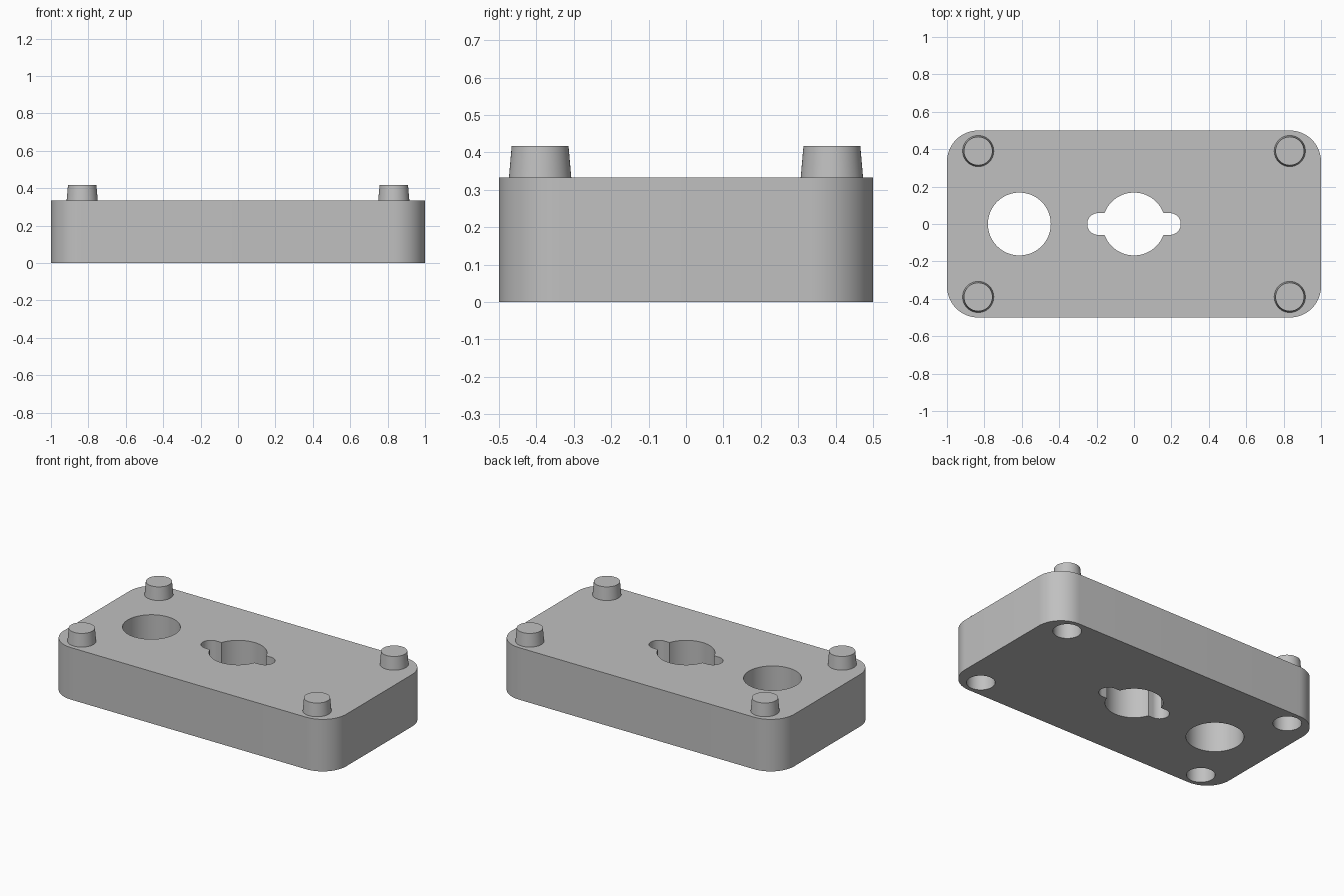
import bpy
import bmesh
import math

if "Cube" in bpy.data.objects:
    bpy.data.objects.remove(bpy.data.objects["Cube"], do_unlink=True)

HEIGHT = 0.333
PEG_TOP = 0.417

grey = bpy.data.materials.new("plain grey")
grey.use_nodes = True
colour = (0.53, 0.53, 0.53, 1)
grey.diffuse_color = colour
grey.node_tree.nodes["Principled BSDF"].inputs["Base Color"].default_value = colour


def rounded_outline(half_x, half_y, radius, steps=16):
    """Outline of a rounded rectangle, counter-clockwise."""
    points = []
    for i, (sx, sy) in enumerate([(1, 1), (-1, 1), (-1, -1), (1, -1)]):
        for k in range(steps + 1):
            a = math.pi / 2 * (i + k / steps)
            points.append((sx * (half_x - radius) + radius * math.cos(a),
                           sy * (half_y - radius) + radius * math.sin(a)))
    return points


def finish(name, bm):
    bmesh.ops.remove_doubles(bm, verts=bm.verts, dist=1e-5)
    bmesh.ops.recalc_face_normals(bm, faces=bm.faces)
    mesh = bpy.data.meshes.new(name)
    bm.to_mesh(mesh)
    bm.free()
    mesh.materials.append(grey)
    obj = bpy.data.objects.new(name, mesh)
    bpy.context.collection.objects.link(obj)
    return obj


def prism(name, outline, z0, z1):
    bm = bmesh.new()
    face = bm.faces.new([bm.verts.new((x, y, z0)) for x, y in outline])
    grown = bmesh.ops.extrude_face_region(bm, geom=[face], use_keep_orig=True)
    top = [v for v in grown["geom"] if isinstance(v, bmesh.types.BMVert)]
    bmesh.ops.translate(bm, verts=top, vec=(0, 0, z1 - z0))
    return finish(name, bm)


def cone(name, x, y, z0, z1, r0, r1, sides=64):
    bm = bmesh.new()
    bmesh.ops.create_cone(bm, cap_ends=True, segments=sides,
                          radius1=r0, radius2=r1, depth=z1 - z0)
    bmesh.ops.translate(bm, verts=bm.verts, vec=(x, y, (z0 + z1) / 2))
    return finish(name, bm)


def combine(target, tool, operation):
    """Apply a boolean, then drop the tool object."""
    tool.hide_render = True
    mod = target.modifiers.new(tool.name, "BOOLEAN")
    mod.operation = operation
    mod.solver = "EXACT"
    mod.object = tool
    bpy.context.view_layer.objects.active = target
    bpy.ops.object.modifier_apply(modifier=mod.name)
    bpy.data.objects.remove(tool, do_unlink=True)


# Rounded block
block = prism("block", rounded_outline(1, 0.5, 0.167), 0, HEIGHT)

# Round through hole, and central hole with a keyed slot
for name, x in (("side_hole", -0.613), ("centre_hole", 0)):
    combine(block, cone(name, x, 0, -0.1, 0.5, 0.168, 0.168), "DIFFERENCE")
slot = prism("key_slot", rounded_outline(0.25, 0.058, 0.058), -0.1, 0.5)
combine(block, slot, "DIFFERENCE")

# Tapered corner pegs on top, matching sockets underneath
for x in (-0.833, 0.833):
    for y in (-0.39, 0.39):
        combine(block, cone("peg", x, y, HEIGHT - 0.042, PEG_TOP, 0.087, 0.076), "UNION")
        combine(block, cone("socket", x, y, -0.1, 0.1, 0.083, 0.083), "DIFFERENCE")

# Smooth curved walls, crisp edges
bpy.ops.object.select_all(action="DESELECT")
block.select_set(True)
bpy.context.view_layer.objects.active = block
bpy.ops.object.shade_smooth_by_angle(angle=math.radians(30))
